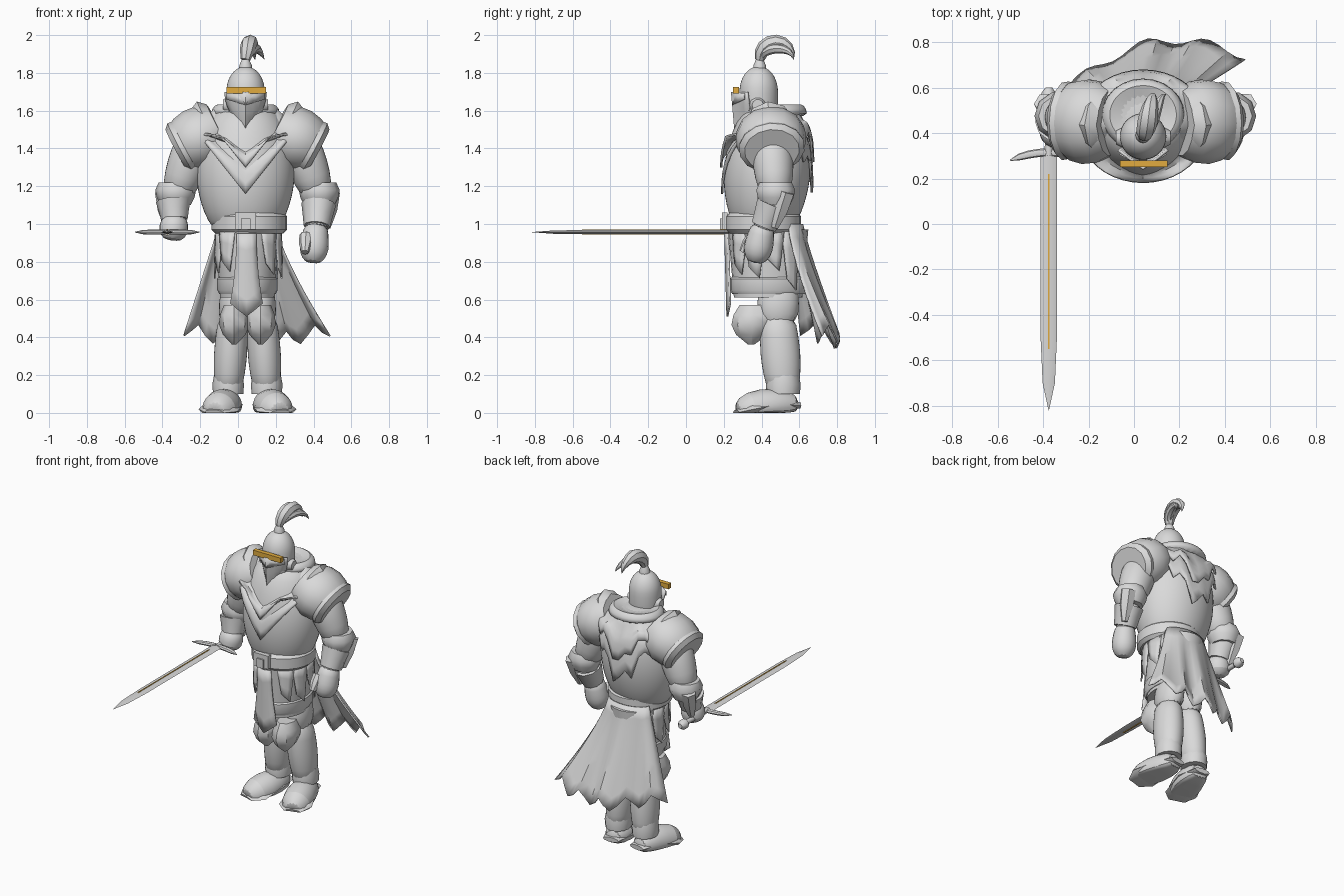
import bpy, bmesh, math, random
from mathutils import Vector as V

random.seed(4)
if "Cube" in bpy.data.objects:
    bpy.data.objects.remove(bpy.data.objects["Cube"])


def material(name, rgb):
    mat = bpy.data.materials.new(name)
    mat.use_nodes = True
    mat.diffuse_color = (*rgb, 1)
    mat.node_tree.nodes["Principled BSDF"].inputs["Base Color"].default_value = (*rgb, 1)
    return mat


GREY = material("pale grey", (.7, .7, .7))
GOLD = material("gold", (.75, .41, .05))
MIDDLE = .05  # symmetry plane of the body


def finish(name, bm, mat=GREY, subsurf=0, thick=0, angle=40):
    bmesh.ops.recalc_face_normals(bm, faces=bm.faces)
    mesh = bpy.data.meshes.new(name)
    bm.to_mesh(mesh)
    bm.free()
    mesh.materials.append(mat)
    part = bpy.data.objects.new(name, mesh)
    bpy.context.collection.objects.link(part)
    bpy.ops.object.select_all(action="DESELECT")
    part.select_set(True)
    bpy.context.view_layer.objects.active = part
    bpy.ops.object.shade_smooth_by_angle(angle=math.radians(angle))
    if thick:
        part.modifiers.new("thickness", "SOLIDIFY").thickness = thick
    if subsurf:
        modifier = part.modifiers.new("smooth", "SUBSURF")
        modifier.levels = modifier.render_levels = subsurf


def tube(name, path, radii, depth=1, sides=16, across="X", flat=False, grounded=False, **look):
    """Closed tube along path; depth is the ratio of the second radius to the first."""
    bm = bmesh.new()
    rings = []
    for i, (centre, radius) in enumerate(zip(path, radii)):
        ahead = path[min(i + 1, len(path) - 1)] - path[max(i - 1, 0)]
        along = V((0, 0, 1)) if flat else ahead.normalized()
        side = V((across == "X", across == "Y", 0))
        side = (side - along * side.dot(along)).normalized()
        other = along.cross(side) * depth
        ring = []
        for k in range(sides):
            turn = math.tau * k / sides
            point = centre + (side * math.cos(turn) + other * math.sin(turn)) * radius
            if grounded:
                point.z = max(point.z, 0)
            ring.append(bm.verts.new(point))
        rings.append(ring)
    for low, high in zip(rings, rings[1:]):
        for k in range(sides):
            bm.faces.new((low[k - 1], low[k], high[k], high[k - 1]))
    bm.faces.new(rings[0])
    bm.faces.new(rings[-1])
    finish(name, bm, **look)


def both(name, path, radii, **options):
    tube("left_" + name, path, radii, **options)
    mirrored = [V((2 * MIDDLE - p.x, p.y, p.z)) for p in path]
    tube("right_" + name, mirrored, radii, **options)


def stack(x, y, heights):
    """Upright path through the given heights."""
    return [V((x, y, z)) for z in heights]


def between(start, end, steps):
    return [start.lerp(end, i / steps) for i in range(steps + 1)]


def sheet(name, columns, rows, rule, wrap=False, **look):
    """Surface sampled from rule(u, v)."""
    bm = bmesh.new()
    grid = [[bm.verts.new(rule(i / columns, j / rows)) for j in range(rows + 1)]
            for i in range(columns + (not wrap))]
    for i in range(columns):
        here, after = grid[i], grid[(i + 1) % len(grid)]
        for j in range(rows):
            bm.faces.new((here[j], after[j], after[j + 1], here[j + 1]))
    finish(name, bm, **look)


def box(name, centre, size, **look):
    bm = bmesh.new()
    bmesh.ops.create_cube(bm, size=1)
    for vert in bm.verts:
        vert.co = centre + vert.co * V(size)
    finish(name, bm, **look)


# Torso, belt and skirt: swelling upright ovals
trunk = between(V((.04, .41, .93)), V((.04, .45, 1.63)), 8)
swell = [.14 + .125 * math.sin(math.pi * i / 8) ** .7 for i in range(9)]
tube("torso", trunk, swell, depth=.88, sides=24, flat=True, subsurf=1)
tube("belt", stack(.06, .41, (.95, .97, 1.04, 1.06)), (.18, .2, .2, .18), sides=24, flat=True)
tube("skirt", stack(.05, .435, (.61, .75, .97)), (.145, .155, .17), depth=1.25, sides=24, flat=True)
tube("skirt_band", stack(.05, .44, (.63, .65, .71, .72)), (.15, .16, .16, .15), depth=1.3, sides=24, flat=True)
box("buckle", V((.04, .205, 1.015)), (.11, .03, .09))
box("buckle_tongue", V((.04, .19, 1)), (.05, .02, .06))


# Tabard: a widening panel with a pointed hem and a centre ridge
def tabard(u, v):
    offset = abs(2 * u - 1)
    half_width = .05 + .035 * v * v
    return (.045 + half_width * (2 * u - 1), .212 + .015 * offset + .012 * v, .95 - v * (.44 - .07 * offset))


sheet("tabard", 4, 5, tabard, thick=.01)


# Torn cloth strips hanging around the hips
def hip_strip(name, angle):
    drop = random.uniform(.14, .26)

    def rule(u, v):
        turn = angle + (u - .5) * (.6 - .3 * v)
        flare = 1 + .03 * v
        return (.055 + .178 * flare * math.cos(turn), .43 + .2 * flare * math.sin(turn),
                .96 - drop * v - .06 * v * u)
    sheet(name, 3, 3, rule, thick=.008)


for i in range(4):
    hip_strip("left_hip_strip", math.radians(30 * i - 50))
    hip_strip("right_hip_strip", math.radians(-30 * i - 130))


# Layered mantle around the neck, V-shaped at front and ragged at back
def mantle(name, low, reach, top, ragged):
    columns = 40

    def rule(u, v):
        c, s = math.cos(math.tau * u), math.sin(math.tau * u)
        spread = math.sin(v * math.pi / 2)
        start = top - .16 * max(0, -s)
        hem = min(low + 1.25 * abs(c) * reach, 1.47)
        if s > 0:
            hem += ragged * s * (.5 if round(u * columns) % 3 else -.5)
        fold = .03 * math.sin(v * 9) * (1 - v)
        return (.04 + c * (.1 + (reach - .1) * spread), .43 + s * (.12 + (reach - .16) * spread),
                start + (hem - start) * v ** 1.7 + fold)
    sheet(name, columns, 8, rule, wrap=True, thick=.012)


mantle("under_mantle", low=1.16, reach=.285, top=1.58, ragged=.1)
mantle("upper_mantle", low=1.3, reach=.29, top=1.6, ragged=.06)
tube("collar_roll", stack(.04, .48, (1.56, 1.61, 1.645, 1.61)), (.2, .18, .15, .11), depth=.88,
     sides=24, flat=True, subsurf=1)


# Cape flaring behind the legs with a jagged hem
def cape(u, v):
    bow = math.sin(math.pi * u)
    waist = V((.05 - .15 * math.cos(math.pi * u), .54 + .08 * bow, 1))
    jag = (0, .04, .08, .03)[round(u * 20) % 4]
    hem = V((.78 * u - .29, .61 + .13 * u + .13 * bow, .41 - .07 * bow + jag))
    point = waist.lerp(hem, v ** (1 + .3 * u))
    point.z = 1 + (hem.z - 1) * v
    point.y += .02 * v * math.sin(u * 18)
    return point


sheet("cape", 20, 8, cape, thick=.01)


# Helmet: straight sides, domed crown, wedge face guard and visor bar
def face_guard(u, v):
    offset = 2 * u - 1
    taper = 1 - .6 * v * v
    return (.04 + .105 * offset * taper, .25 + .08 * abs(offset) + .02 * v, 1.7 - v * (.23 - .08 * abs(offset)))


def brow(u, v):
    offset = 2 * u - 1
    return (.04 + .1 * offset, .252 + .06 * abs(offset), 1.69 - v * (.06 - .03 * abs(offset)))


crown = [math.pi / 2 * i / 5 for i in range(6)]
tube("helmet", stack(.04, .385, [1.5, 1.6] + [1.7 + .135 * math.sin(a) for a in crown]),
     [.09, .103] + [.1 * math.cos(a) + .005 for a in crown], sides=20, flat=True, subsurf=1)
sheet("face_guard", 6, 4, face_guard, thick=.012, angle=20)
sheet("brow", 4, 1, brow, thick=.008, angle=20)
for side, direction in (("left", 1), ("right", -1)):
    temple = V((.04 + .09 * direction, .38, 1.63))
    tube(side + "_cheek_boss", [temple, temple + V((.03 * direction, 0, 0))], (.045, .03), across="Y", sides=10)
box("visor_bar", V((.043, .265, 1.708)), (.21, .03, .034), mat=GOLD)

# Plume curling backward from its socket
tube("plume_socket", stack(.04, .39, (1.81, 1.84, 1.87)), (.035, .033, .02), sides=12)
for name, lift, lean, size in (("plume", .09, .05, .044), ("plume_wisp", .06, .1, .028)):
    curl = [i / 8 for i in range(9)]
    tube(name, [V((.04 + lean * t, .48 - .09 * math.cos(math.pi * t), 1.87 + lift * math.sin(math.pi * t)))
                for t in curl], [size * math.sin(math.pi * (.2 + .79 * t)) for t in curl], sides=8)

# Shoulder armour: barrel plates with a raised rim and neck guard
inner, outer = V((.2, .445, 1.51)), V((.425, .455, 1.39))
both("pauldron", between(inner, outer, 4), (.13, .16, .167, .155, .12), depth=1.13, sides=14)
both("pauldron_rim", between(inner.lerp(outer, .8), outer, 2), (.145, .15, .125), depth=1.17, sides=14)
both("neck_guard", between(inner, inner.lerp(outer, .3), 2), (.14, .178, .16), depth=.8, sides=10)

# Arms with cuffs and elbow guards
shoulder, elbow, wrist = V((.31, .45, 1.47)), V((.43, .475, 1.14)), V((.415, .4, .96))
both("upper_arm", between(shoulder, elbow, 3), (.1, .115, .105, .08), subsurf=1)
both("elbow_cuff", between(elbow + V((0, 0, .08)), elbow - V((0, 0, .04)), 3), (.09, .108, .1, .08), sides=10)
both("elbow_guard", between(V((.49, .53, 1.17)), V((.47, .47, .98)), 2), (.05, .045, .02), sides=6)
right_wrist = V((-.335, .42, 1))
right_elbow = V((-.345, .46, 1.15))
for side, top, end in (("left", elbow, wrist), ("right", right_elbow, right_wrist)):
    tube(side + "_forearm", between(top, end, 2), (.08, .08, .065), subsurf=1)
    tube(side + "_bracer", between(top.lerp(end, .2), top.lerp(end, .85), 2), (.092, .08, .07), sides=10)
tube("left_fist", between(V((.415, .41, 1)), V((.395, .365, .79)), 4), (.065, .073, .083, .08, .045),
     sides=10, subsurf=1)
tube("left_thumb", between(V((.36, .36, .94)), V((.355, .3, .85)), 2), (.035, .035, .02), sides=8)
tube("right_fist", between(V((-.33, .42, 1.05)), V((-.35, .4, .91)), 3), (.06, .08, .085, .05), sides=10, subsurf=1)


# Sword held level, pointing forward, with a gilded fuller
def hilt(y):
    return V((-.375, y, .957))


tube("sword_blade", [hilt(y) for y in (.3, -.5, -.7, -.82)], (.036, .036, .027, .001), depth=.33, sides=4)
box("blade_fuller", hilt(-.165), (.007, .77, .026), mat=GOLD)
span = [i / 4 - 1 for i in range(9)]
tube("sword_guard", [hilt(.315 - .035 * t * t) + V((.17 * t, 0, 0)) for t in span],
     [.018 - .015 * t ** 6 for t in span], depth=.75, across="Y", sides=8)
tube("sword_grip", [hilt(.3), hilt(.55)], (.018, .016), sides=10)
tube("sword_pommel", [hilt(y) for y in (.53, .55, .575, .6)], (.015, .033, .033, .015), sides=10)

# Legs, knee plates and boots
hip, knee, ankle = V((.115, .49, .7)), V((.127, .485, .46)), V((.152, .515, .1))
both("thigh", between(hip, knee, 2), (.075, .082, .08), depth=1.4, flat=True, subsurf=1)
both("shin", between(knee + V((0, 0, .06)), ankle, 4), (.08, .086, .092, .084, .07), depth=1.2, flat=True, subsurf=1)
both("boot_cuff", between(ankle + V((0, 0, .1)), ankle, 2), (.075, .084, .08), depth=1.1, sides=12, flat=True)
both("knee_plate", between(V((.12, .36, .57)), V((.12, .345, .362)), 4), (.055, .075, .08, .06, .012),
     depth=1.4, sides=8, flat=True)
heel, instep, toe = V((.148, .605, .04)), V((.16, .48, .045)), V((.225, .265, 0))
sole = [heel, instep, instep.lerp(toe, .7), toe]
both("boot", sole, (.055, .098, .105, .05), sides=14, grounded=True, subsurf=1)
both("boot_sole", sole, (.055, .088, .108, .055), depth=.3, sides=10, grounded=True)
